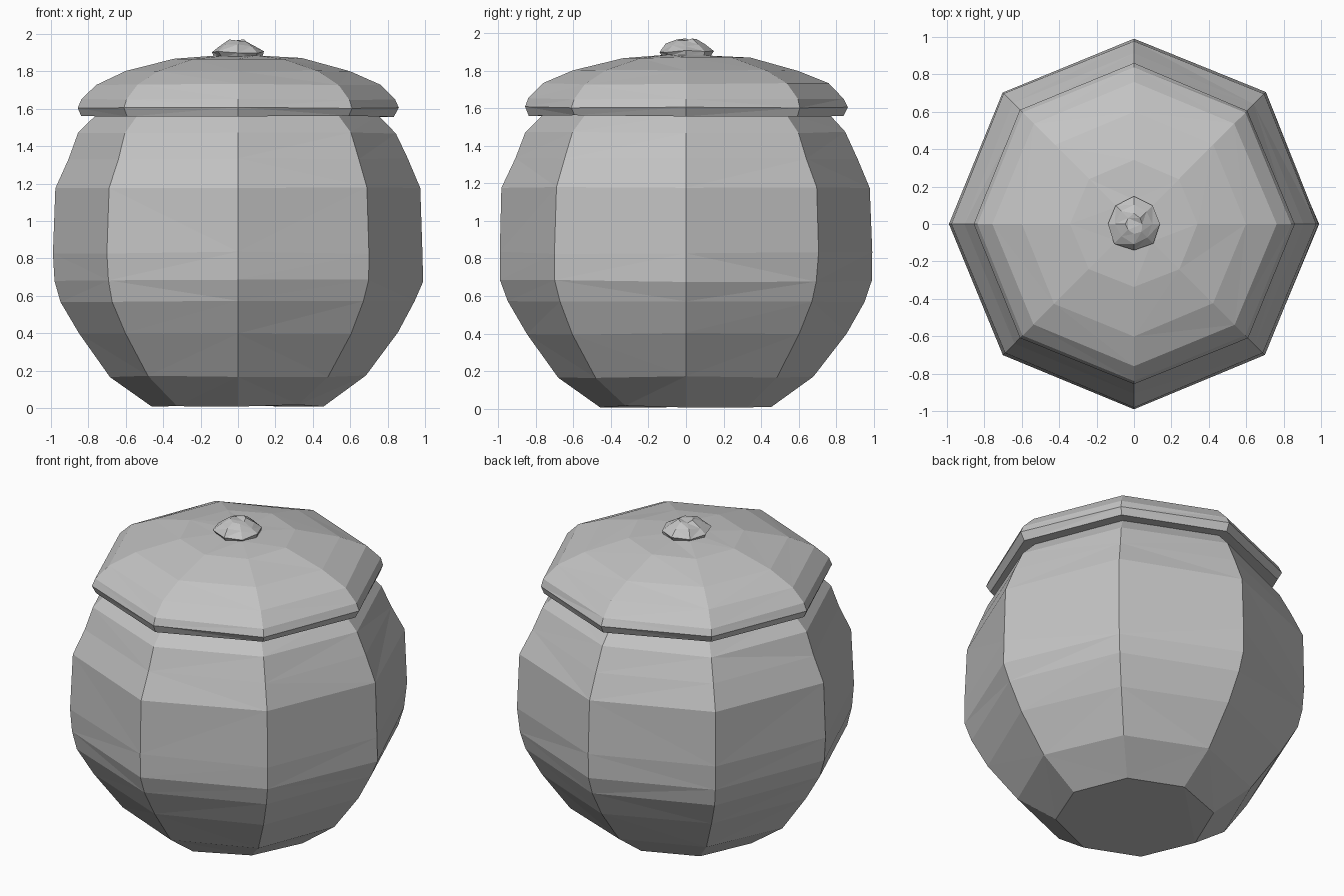
import bpy
import bmesh
import math
import random

random.seed(4)
SIDES = 8

cube = bpy.data.objects.get("Cube")
if cube:
    bpy.data.objects.remove(cube, do_unlink=True)

clay = bpy.data.materials.new("grey clay")
clay.use_nodes = True
COLOUR = (0.55, 0.55, 0.55, 1)
clay.diffuse_color = COLOUR
clay.node_tree.nodes["Principled BSDF"].inputs["Base Color"].default_value = COLOUR


def wobble(amount):
    return random.uniform(-amount, amount)


def turned(name, profile, rough):
    """Faceted, slightly hand-made solid of revolution, capped at both ends."""
    bm = bmesh.new()
    rings = []
    for radius, z in profile:
        ring = []
        for i in range(SIDES):
            a = math.tau * i / SIDES
            r = radius + wobble(rough)
            ring.append(bm.verts.new((r * math.cos(a), r * math.sin(a), z + wobble(rough))))
        rings.append(ring)
    for low, high in zip(rings, rings[1:]):
        for i in range(SIDES):
            j = (i + 1) % SIDES
            bm.faces.new((low[i], low[j], high[j], high[i]))
    bm.faces.new(rings[0][::-1])
    bm.faces.new(rings[-1])
    bmesh.ops.triangulate(bm, faces=bm.faces[:])
    bmesh.ops.recalc_face_normals(bm, faces=bm.faces[:])
    mesh = bpy.data.meshes.new(name)
    bm.to_mesh(mesh)
    bm.free()
    mesh.materials.append(clay)
    obj = bpy.data.objects.new(name, mesh)
    bpy.context.collection.objects.link(obj)
    return obj


# Round pot body
turned("pot_body", [(0.46, 0.012), (0.68, 0.17), (0.85, 0.40), (0.95, 0.57),
                    (0.985, 0.68), (0.992, 0.83), (0.98, 1.18), (0.91, 1.33),
                    (0.85, 1.47), (0.75, 1.57)], 0.006)

# Domed lid with a thick rim
turned("lid", [(0.72, 1.565), (0.835, 1.56), (0.86, 1.605), (0.84, 1.65),
               (0.76, 1.73), (0.60, 1.80), (0.34, 1.868), (0.13, 1.882)], 0.004)

# Rough lump of a handle
turned("lid_knob", [(0.125, 1.87), (0.142, 1.90), (0.10, 1.937), (0.05, 1.963)], 0.008)
